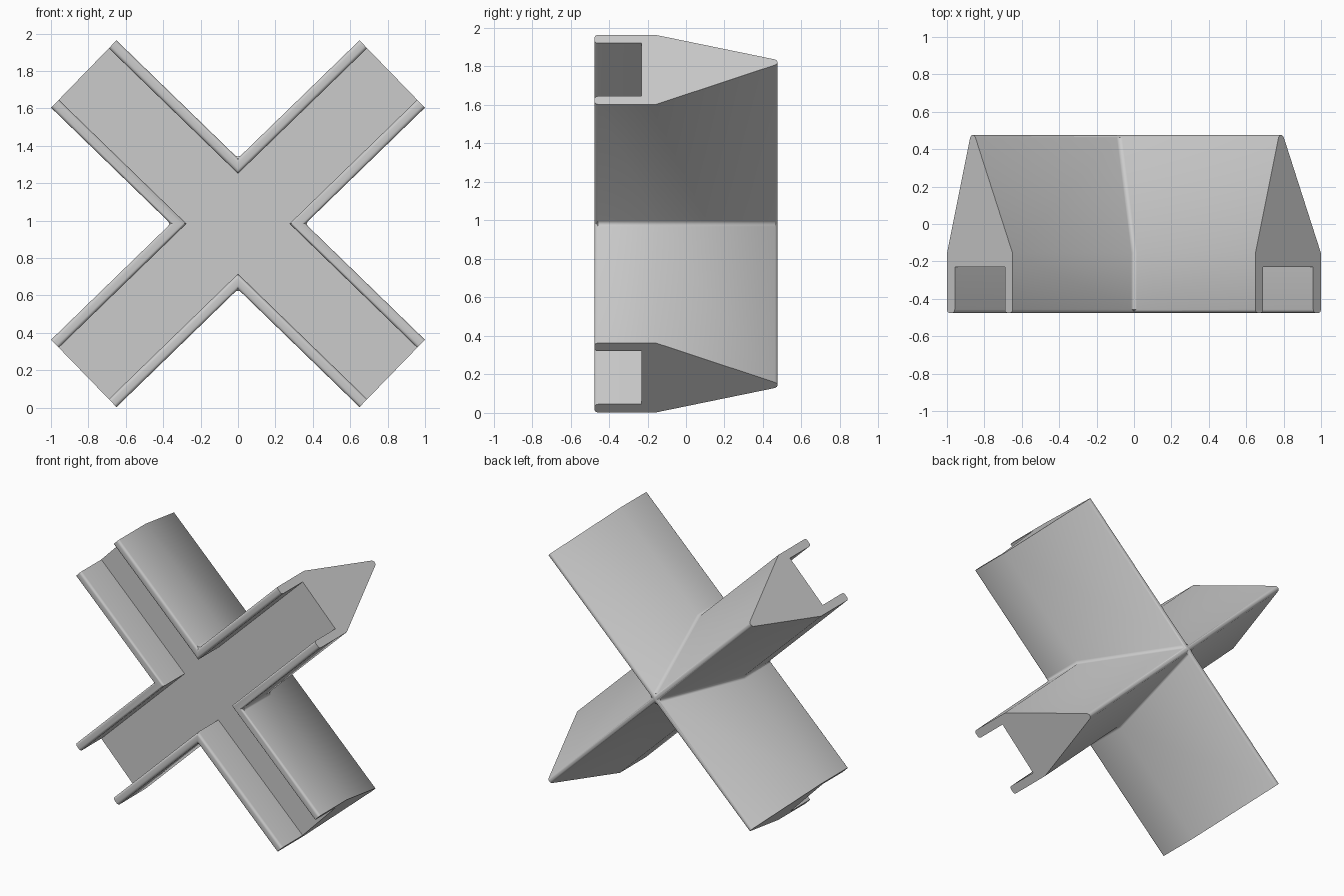
import bpy, bmesh, math
from mathutils import Vector

cube = bpy.data.objects.get("Cube")
if cube:
    bpy.data.objects.remove(cube, do_unlink=True)

ANGLE = math.radians(44.15)
HALF_LENGTH, HALF_WIDTH, MID_Z = 1.149, 0.251, 0.983
FRONT, SHOULDER, BACK = -0.475, -0.155, 0.475
CHANNEL, FLOOR, RIDGE, R = 0.192, -0.23, 0.054, 0.018

grey = bpy.data.materials.new("Plain grey")
grey.use_nodes = True
grey.diffuse_color = (0.6, 0.6, 0.6, 1)
grey.node_tree.nodes["Principled BSDF"].inputs["Base Color"].default_value = (0.6, 0.6, 0.6, 1)


def beam(name, profile, half_length, flip):
    """Sweep a (width, depth) profile along a diagonal; flip mirrors it top to bottom."""
    bm = bmesh.new()
    c, s = math.cos(ANGLE), math.sin(ANGLE)
    rings = [[bm.verts.new((t * c - w * s, y, flip * (t * s + w * c) + MID_Z))
              for w, y in profile] for t in (-half_length, half_length)]
    bm.faces.new(rings[0])
    bm.faces.new(rings[1][::-1])
    for i in range(len(profile)):
        j = (i + 1) % len(profile)
        bm.faces.new((rings[0][i], rings[0][j], rings[1][j], rings[1][i]))
    bmesh.ops.recalc_face_normals(bm, faces=bm.faces)
    mesh = bpy.data.meshes.new(name)
    bm.to_mesh(mesh)
    bm.free()
    mesh.materials.append(grey)
    obj = bpy.data.objects.new(name, mesh)
    bpy.context.collection.objects.link(obj)
    return obj


def combine(target, tool, operation):
    """Apply a boolean and remove the tool."""
    mod = target.modifiers.new("Combine", "BOOLEAN")
    mod.object, mod.operation, mod.solver = tool, operation, "EXACT"
    bpy.context.view_layer.objects.active = target
    bpy.ops.object.modifier_apply(modifier=mod.name)
    bpy.data.objects.remove(tool, do_unlink=True)


def arc(sign):
    """Rounded front edge, as (inset from the wall, depth) steps."""
    steps = [math.radians(a) for a in (0, 22.5, 45, 67.5, 90)]
    return [(R - R * math.cos(a), FRONT + R - R * math.sin(a)) for a in steps][::sign]


# Body section: rounded front edges, straight sides, slopes to an offset ridge
body = [(HALF_WIDTH - i, y) for i, y in arc(-1)]
body += [(HALF_WIDTH, SHOULDER), (RIDGE + 0.02, BACK - 0.012), (RIDGE + 0.012, BACK - 0.003),
         (RIDGE + 0.005, BACK), (RIDGE - 0.005, BACK), (RIDGE - 0.012, BACK - 0.003),
         (RIDGE - 0.02, BACK - 0.012), (-HALF_WIDTH, SHOULDER)]
body += [(i - HALF_WIDTH, y) for i, y in arc(1)]

# Channel section: flat floor, walls flaring at the rounded lips
side = [(CHANNEL, FLOOR)] + [(CHANNEL + i, y) for i, y in arc(1)] + [(CHANNEL + R, FRONT - 0.1)]
channel = side + [(-w, y) for w, y in reversed(side)]

cross = beam("cross_bracket", body, HALF_LENGTH, 1)
combine(cross, beam("second_beam", body, HALF_LENGTH, -1), "UNION")
for flip in (1, -1):
    combine(cross, beam("channel_cutter", channel, HALF_LENGTH + 0.2, flip), "DIFFERENCE")

# Soften the inside corners where the two beams meet
bm = bmesh.new()
bm.from_mesh(cross.data)
bmesh.ops.remove_doubles(bm, verts=bm.verts, dist=0.0002)
bmesh.ops.dissolve_limit(bm, angle_limit=0.01, verts=bm.verts, edges=bm.edges)
corners = []
for e in bm.edges:
    a, b = (v.co for v in e.verts)
    if (len(e.link_faces) == 2 and not e.is_convex and e.calc_face_angle(0) > 0.5
            and abs(a.y - b.y) > 0.1):
        corners.append(e)
bmesh.ops.bevel(bm, geom=corners, offset=0.02, offset_type="OFFSET", segments=3,
                profile=0.5, affect="EDGES", clamp_overlap=True)
bm.to_mesh(cross.data)
bm.free()

bpy.ops.object.select_all(action="DESELECT")
cross.select_set(True)
bpy.context.view_layer.objects.active = cross
bpy.ops.object.shade_smooth_by_angle(angle=math.radians(30))
